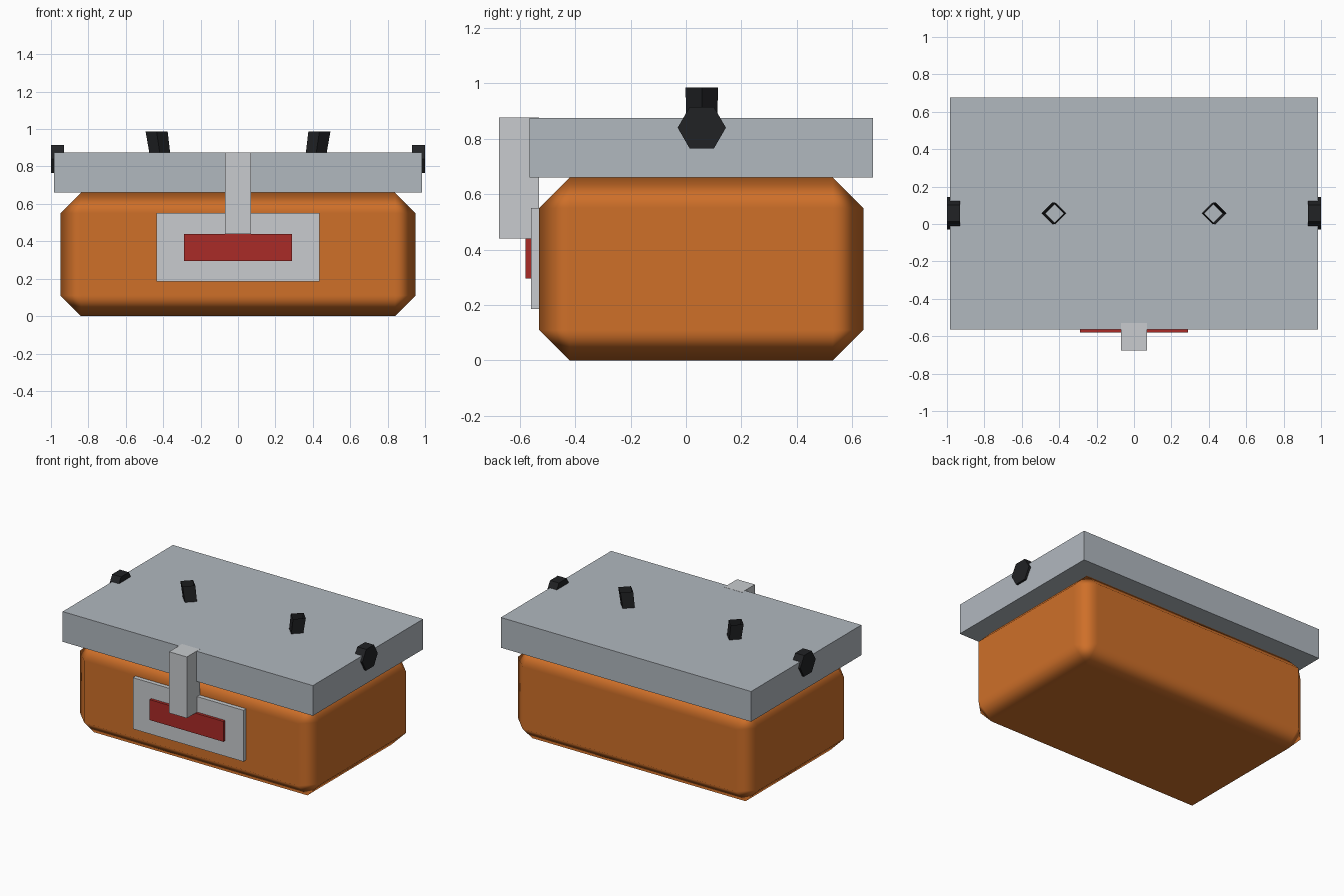
import bpy, bmesh, math
from mathutils import Vector

if "Cube" in bpy.data.objects:
    bpy.data.objects.remove(bpy.data.objects["Cube"])


def material(name, rgb):
    m = bpy.data.materials.new(name)
    m.diffuse_color = (*rgb, 1)
    m.use_nodes = True
    m.node_tree.nodes["Principled BSDF"].inputs["Base Color"].default_value = m.diffuse_color
    return m


ORANGE = material("orange_shell", (0.62, 0.16, 0.022))
STEEL = material("lid_grey", (0.44, 0.48, 0.52))
PALE = material("pale_grey", (0.58, 0.60, 0.62))
RED = material("red_label", (0.40, 0.024, 0.02))
BLACK = material("black_rubber", (0.015, 0.016, 0.018))


def finish(name, bm, mat):
    bmesh.ops.recalc_face_normals(bm, faces=bm.faces)
    me = bpy.data.meshes.new(name)
    bm.to_mesh(me)
    bm.free()
    me.materials.append(mat)
    ob = bpy.data.objects.new(name, me)
    bpy.context.collection.objects.link(ob)
    return ob


def box(name, lo, hi, mat):
    lo, hi = Vector(lo), Vector(hi)
    bm = bmesh.new()
    bmesh.ops.create_cube(bm, size=1)
    for v in bm.verts:
        v.co = (lo + hi) / 2 + v.co * (hi - lo)
    return finish(name, bm, mat)


def prism(name, start, end, mat, capped=True):
    """Join two matching rings of points, optionally closing the ends."""
    bm = bmesh.new()
    a = [bm.verts.new(p) for p in start]
    b = [bm.verts.new(p) for p in end]
    n = len(a)
    for i in range(n):
        j = (i + 1) % n
        bm.faces.new((a[i], a[j], b[j], b[i]))
    if capped:
        bm.faces.new(a[::-1])
        bm.faces.new(b)
    return finish(name, bm, mat)


# Chamfered body, soft shading on the chamfers only
body = box("body", (-0.95, -0.53, 0), (0.95, 0.64, 0.66), ORANGE)
for p in body.data.polygons:
    p.use_smooth = True
bevel = body.modifiers.new("chamfer", "BEVEL")
bevel.width = 0.11
bevel.segments = 1
bevel.limit_method = "NONE"
bevel.harden_normals = True

# Lid slab
box("lid", (-0.985, -0.565, 0.66), (0.985, 0.675, 0.875), STEEL)

# Front plate, red label and clasp
box("front_plate", (-0.435, -0.56, 0.185), (0.435, -0.525, 0.55), PALE)
box("front_label", (-0.29, -0.58, 0.295), (0.29, -0.555, 0.44), RED)
box("clasp", (-0.07, -0.675, 0.44), (0.07, -0.53, 0.876), PALE)

# Side pivots (hexagonal) and open, leaning handle stubs (four-sided)
Y = 0.057
for side, s in (("left", -1), ("right", 1)):
    def hexagon(x):
        return [(s * x, Y + 0.087 * math.cos(math.radians(60 * i)),
                 0.84 + 0.087 * math.sin(math.radians(60 * i))) for i in range(6)]
    prism(side + "_pivot", hexagon(0.93), hexagon(1.0), BLACK)

    def diamond(x, z, r):
        return [(s * x + r * math.cos(math.pi / 2 * i),
                 Y + r * math.sin(math.pi / 2 * i), z) for i in range(4)]
    prism(side + "_handle_stub", diamond(0.415, 0.85, 0.055),
          diamond(0.435, 0.986, 0.059), BLACK, capped=False)
